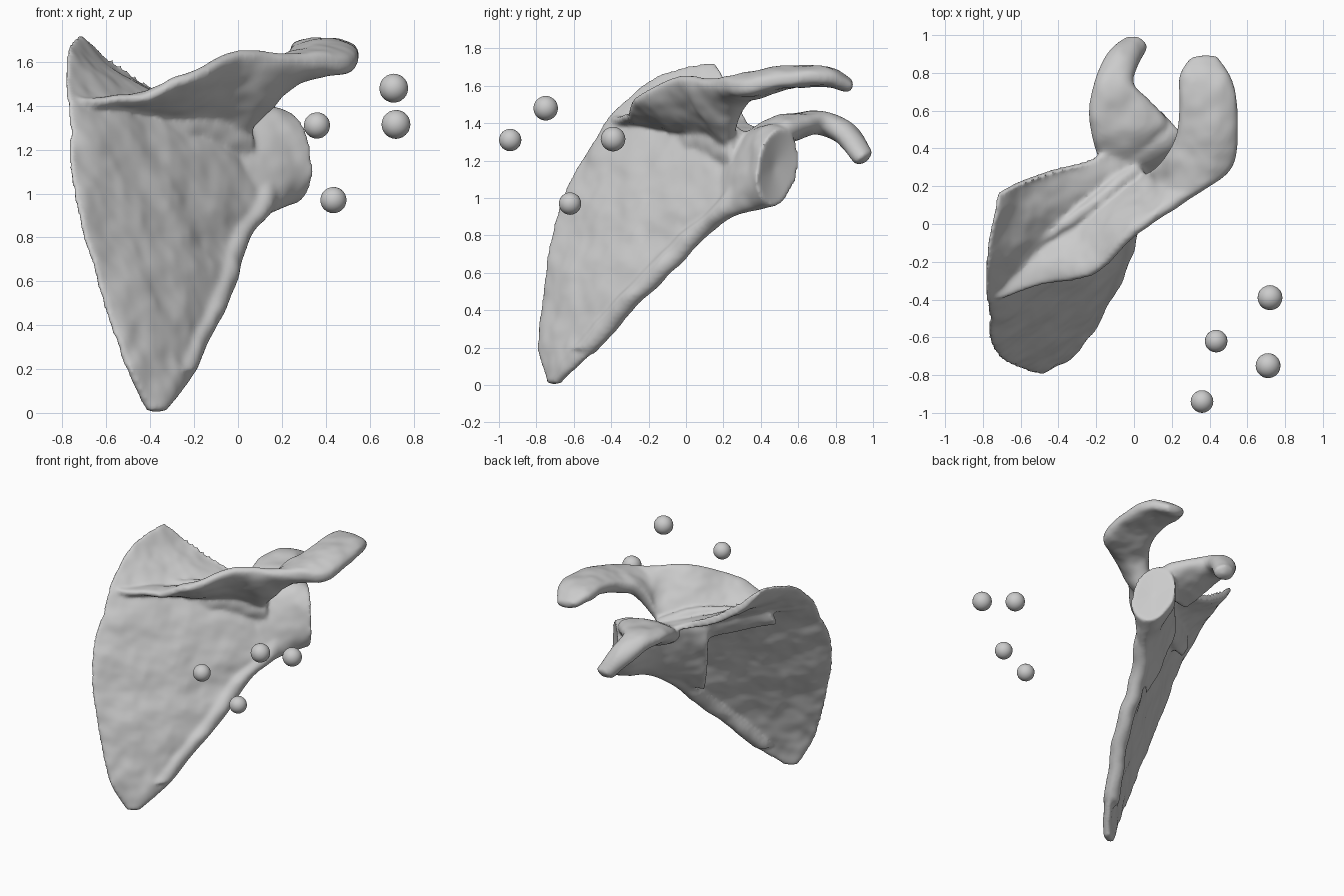
import bpy, bmesh, math
from mathutils import Vector, noise

cube = bpy.data.objects.get("Cube")
if cube:
    bpy.data.objects.remove(cube, do_unlink=True)

bone = bpy.data.materials.new("bone_grey")
bone.use_nodes = True
GREY = (0.6, 0.6, 0.6, 1)
bone.diffuse_color = GREY
bone.node_tree.nodes["Principled BSDF"].inputs["Base Color"].default_value = GREY

RING, STEPS = 64, 8


def spline(a, b, c, d, t):
    """Point between b and c on a smooth curve through a, b, c, d."""
    return b + (c - a) * (t / 2) + (a * 2 - b * 5 + c * 4 - d) * (t * t / 2) \
        + (b * 3 - a - c * 3 + d) * (t ** 3 / 2)


def refine(values):
    out = []
    last = len(values) - 1
    for i in range(last):
        quad = [values[max(0, min(last, i + k))] for k in (-1, 0, 1, 2)]
        out += [spline(*quad, s / STEPS) for s in range(STEPS)]
    return out + [values[last]]


def loft(bm, sections, cap=0.01, flat=1.0):
    """Skin flattened sections given as edge, edge, thickness, bulge."""
    starts = refine([Vector(s[0]) for s in sections])
    ends = refine([Vector(s[1]) for s in sections])
    thick = refine([s[2] for s in sections])
    bulge = refine([s[3] if len(s) > 3 else 0.0 for s in sections])
    mids = [(p + q) / 2 for p, q in zip(starts, ends)]
    rings = []
    for i, mid in enumerate(mids):
        tangent = mids[min(i + 1, len(mids) - 1)] - mids[max(i - 1, 0)]
        half = (ends[i] - starts[i]) / 2
        normal = half.cross(tangent).normalized()
        ring = []
        for k in range(RING):
            a = math.tau * k / RING
            u, w = math.cos(a), math.sin(a)
            w = math.copysign(abs(w) ** flat, w)
            p = mid + half * u
            ripple = 0.016 * noise.noise(p * 6) + 0.007 * noise.noise(p * 16)
            p += normal * (w * thick[i] / 2 + bulge[i] * (1 - u * u) + ripple)
            ring.append(bm.verts.new(p))
        rings.append(ring)
    for r, s in zip(rings, rings[1:]):
        for k in range(RING):
            n = (k + 1) % RING
            bm.faces.new((r[k], r[n], s[n], s[k]))
    # Fan caps, domed or hollow
    for ring, centre, step, push in ((rings[0], mids[0], mids[0] - mids[1], 0.01),
                                     (rings[-1], mids[-1], mids[-1] - mids[-2], cap)):
        tip = bm.verts.new(centre + step.normalized() * push)
        for k in range(RING):
            bm.faces.new((ring[k], ring[(k + 1) % RING], tip))


# Blade rows: medial border, lateral border, thickness, bulge
blade = [
    ((-.41, -.73, .01), (-.33, -.68, .01), .06, 0),
    ((-.49, -.79, .18), (-.2, -.5, .18), .06, .01),
    ((-.56, -.78, .35), (-.12, -.34, .36), .05, .02),
    ((-.64, -.75, .6), (-.02, -.13, .57), .05, .03),
    ((-.72, -.7, .85), (.05, .1, .8), .05, .03),
    ((-.76, -.62, 1.1), (.17, .28, .95), .05, .02),
    ((-.76, -.5, 1.3), (.17, .4, 1.15), .05, .01),
    ((-.78, -.38, 1.47), (.1, .42, 1.3), .05, -.01),
    ((-.78, -.14, 1.65), (-.1, .4, 1.36), .05, -.04),
    ((-.72, .16, 1.72), (-.22, .33, 1.4), .05, -.06),
]

# Spine ridge running out into the acromion shelf
spine = [
    ((-.75, -.36, 1.42), (-.71, -.4, 1.42), .05),
    ((-.57, -.15, 1.4), (-.48, -.32, 1.43), .06),
    ((-.35, 0, 1.36), (-.22, -.27, 1.53), .09),
    ((-.12, .15, 1.33), (0, -.06, 1.64), .1),
    ((.04, .24, 1.3), (.18, .08, 1.64), .11),
    ((.14, .32, 1.52), (.37, .18, 1.61), .14),
    ((.22, .46, 1.61), (.52, .3, 1.6), .14),
    ((.24, .62, 1.65), (.55, .5, 1.64), .12),
    ((.24, .78, 1.66), (.53, .73, 1.64), .11),
    ((.29, .87, 1.61), (.44, .88, 1.58), .07),
]

# Swelling that blends the spine into the blade
root = [
    ((-.6, -.22, 1.3), (-.58, -.14, 1.44), .05),
    ((-.36, -.05, 1.24), (-.33, .04, 1.45), .1),
    ((-.14, .13, 1.18), (-.12, .18, 1.43), .13),
    ((.04, .27, 1.15), (.03, .3, 1.36), .12),
]

# Neck flaring into the shallow hollow socket
neck = [
    ((-.13, -.04, .74), (-.27, .12, 1.3), .03, .02),
    ((.1, .2, .88), (-.03, .34, 1.36), .13),
    ((.22, .37, .94), (.13, .48, 1.39), .26),
    ((.28, .45, .96), (.21, .53, 1.37), .29),
]

# Hooked coracoid process
hook = [
    ((-.18, .32, 1.3), (.15, .43, 1.28), .14),
    ((-.22, .45, 1.36), (.18, .54, 1.36), .17),
    ((-.24, .6, 1.4), (.08, .66, 1.39), .13),
    ((-.21, .75, 1.39), (0, .74, 1.4), .13),
    ((-.15, .89, 1.32), (.02, .84, 1.34), .13),
    ((-.06, .97, 1.21), (.07, .93, 1.21), .11),
]

# Thickened rim along the lateral border
rim = []
for medial, lateral, *_ in blade[1:7]:
    edge = Vector(lateral)
    inward = (Vector(medial) - edge).normalized()
    rim.append((edge + inward * 0.15, edge, 0.11))

bm = bmesh.new()
loft(bm, blade, flat=0.5)
loft(bm, spine, cap=0.02, flat=0.65)
loft(bm, root)
loft(bm, neck, cap=-0.03)
loft(bm, hook, cap=0.03, flat=0.85)
loft(bm, rim)
bmesh.ops.recalc_face_normals(bm, faces=bm.faces)
mesh = bpy.data.meshes.new("shoulder_blade")
bm.to_mesh(mesh)
bm.free()
mesh.materials.append(bone)
body = bpy.data.objects.new("shoulder_blade", mesh)
bpy.context.collection.objects.link(body)

# Fuse the parts into one smooth bone
fuse = body.modifiers.new("fuse", 'REMESH')
fuse.mode = 'VOXEL'
fuse.voxel_size = 0.013
fuse.use_smooth_shade = True
soften = body.modifiers.new("soften", 'SMOOTH')
soften.factor = 0.5
soften.iterations = 8

# Loose marker balls
for i, (x, y, z, r) in enumerate([
        (.71, -.75, 1.48, .066), (.36, -.94, 1.31, .06),
        (.72, -.39, 1.315, .066), (.435, -.62, .97, .06)]):
    bpy.ops.mesh.primitive_ico_sphere_add(subdivisions=3, radius=r, location=(x, y, z))
    ball = bpy.context.object
    ball.name = f"marker_ball_{i + 1}"
    ball.data.materials.append(bone)
    bpy.ops.object.shade_smooth()
